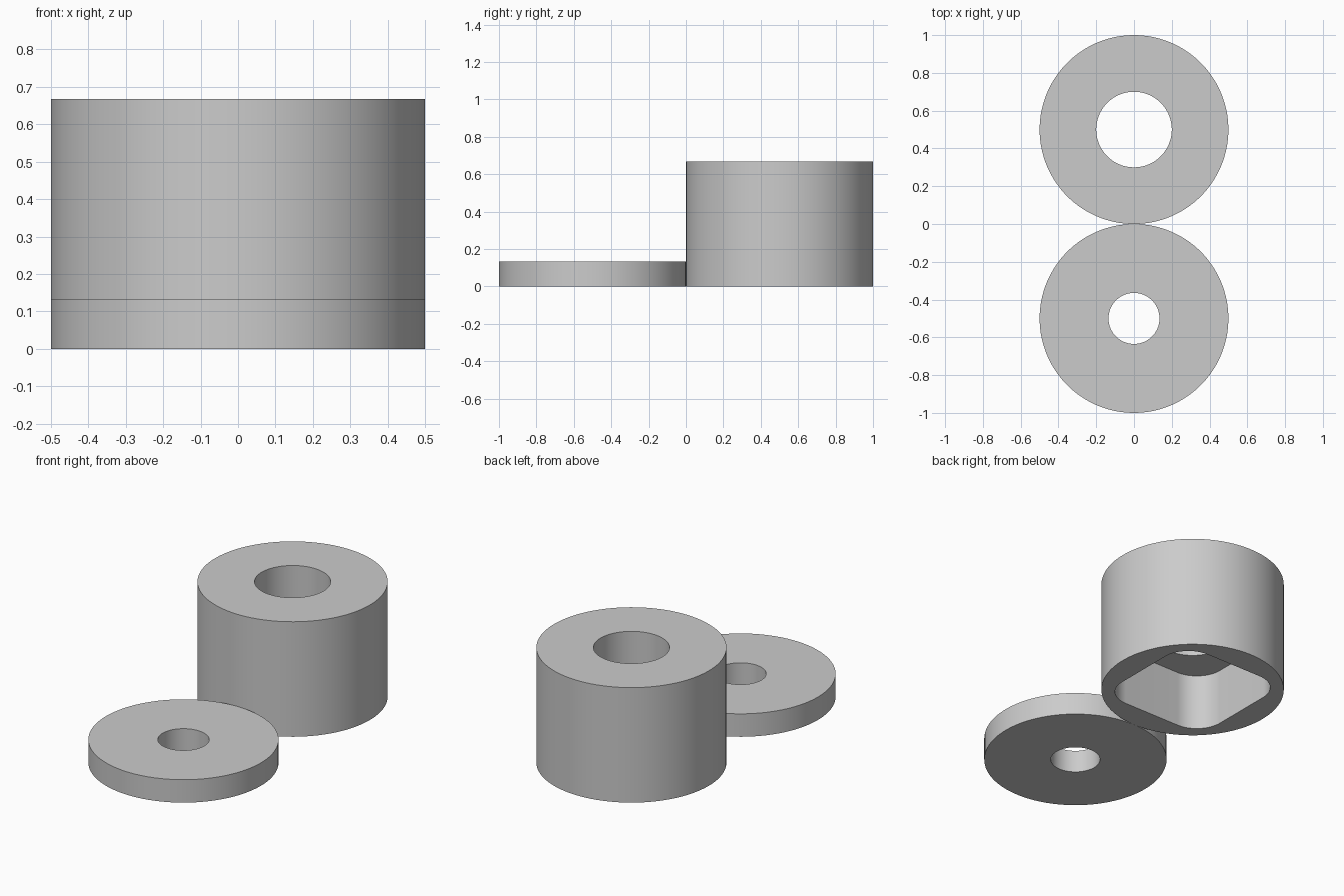
import bpy
import bmesh
from math import cos, sin, pi

cube = bpy.data.objects.get("Cube")
if cube:
    bpy.data.objects.remove(cube, do_unlink=True)

QUARTER = 24  # points per quarter turn

grey = bpy.data.materials.new("plain grey")
grey.use_nodes = True
grey.diffuse_color = (0.6, 0.6, 0.6, 1)
grey.node_tree.nodes["Principled BSDF"].inputs["Base Color"].default_value = (0.6, 0.6, 0.6, 1)


def circle(radius, z):
    """Evenly spaced ring of points."""
    step = pi / 2 / QUARTER
    return [(radius * cos((i + 0.5) * step), radius * sin((i + 0.5) * step), z)
            for i in range(4 * QUARTER)]


def rounded_square(half, radius, z):
    """Square outline with one arc of points in each corner."""
    points = []
    inner = half - radius
    for quadrant, (sx, sy) in enumerate([(1, 1), (-1, 1), (-1, -1), (1, -1)]):
        for i in range(QUARTER):
            a = (quadrant + i / (QUARTER - 1)) * pi / 2
            points.append((sx * inner + radius * cos(a), sy * inner + radius * sin(a), z))
    return points


def closed_loft(name, loops, y):
    """Skin through the loops and back to the first one."""
    bm = bmesh.new()
    rings = [[bm.verts.new(p) for p in loop] for loop in loops]
    count = 4 * QUARTER
    for k, ring in enumerate(rings):
        following = rings[(k + 1) % len(rings)]
        for i in range(count):
            j = (i + 1) % count
            bm.faces.new((ring[i], ring[j], following[j], following[i]))
    bmesh.ops.recalc_face_normals(bm, faces=bm.faces)
    mesh = bpy.data.meshes.new(name)
    bm.to_mesh(mesh)
    bm.free()
    mesh.materials.append(grey)
    obj = bpy.data.objects.new(name, mesh)
    obj.location.y = y
    bpy.context.collection.objects.link(obj)
    bpy.ops.object.select_all(action='DESELECT')
    obj.select_set(True)
    bpy.context.view_layer.objects.active = obj
    bpy.ops.object.shade_smooth_by_angle(angle=pi / 6)


# Tall body: round bore from the top, rounded square pocket from below
HEIGHT, POCKET = 0.667, 0.333
closed_loft("tall_body", [
    circle(0.5, 0), circle(0.5, HEIGHT),
    circle(0.2, HEIGHT), circle(0.2, POCKET),
    rounded_square(0.35, 0.165, POCKET), rounded_square(0.35, 0.165, 0),
], 0.5)

# Flat washer with a smaller through hole
THICK = 0.133
closed_loft("flat_washer", [
    circle(0.5, 0), circle(0.5, THICK),
    circle(0.135, THICK), circle(0.135, 0),
], -0.5)
